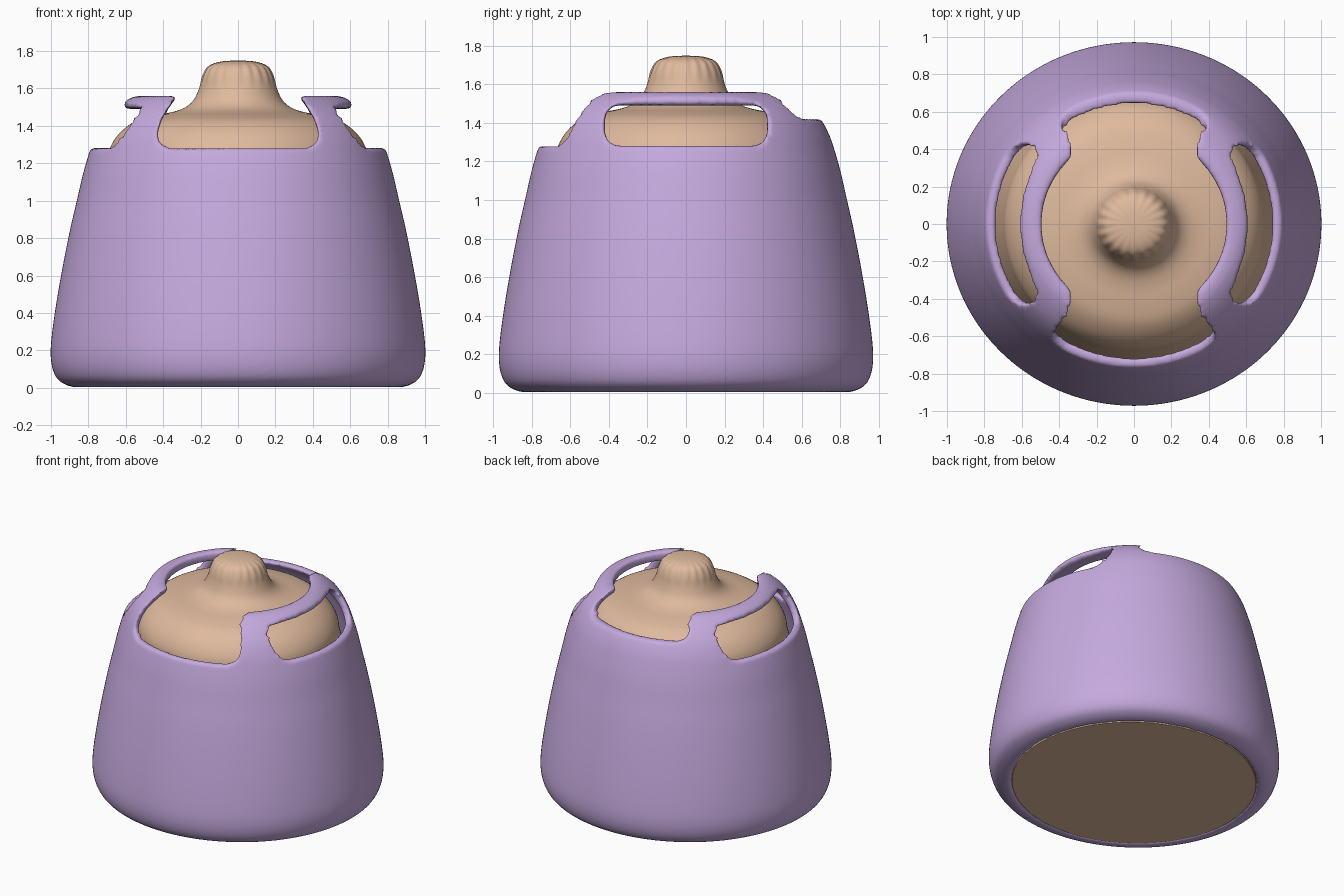
import bpy, bmesh, math
from mathutils import Vector

if "Cube" in bpy.data.objects:
    bpy.data.objects.remove(bpy.data.objects["Cube"])

SQUASH = 0.97  # the body is slightly oval


def material(name, rgb):
    m = bpy.data.materials.new(name)
    m.diffuse_color = (*rgb, 1)
    m.use_nodes = True
    m.node_tree.nodes["Principled BSDF"].inputs["Base Color"].default_value = m.diffuse_color
    return m


def add_object(name, bm, mat=None):
    bmesh.ops.recalc_face_normals(bm, faces=bm.faces)
    me = bpy.data.meshes.new(name)
    bm.to_mesh(me)
    bm.free()
    ob = bpy.data.objects.new(name, me)
    bpy.context.collection.objects.link(ob)
    if mat:
        me.materials.append(mat)
    return ob


def spline(pts, n=4):
    """Catmull-Rom curve through 2D points."""
    p = [Vector(q) for q in pts]
    p = [2 * p[0] - p[1]] + p + [2 * p[-1] - p[-2]]
    out = []
    for a, b, c, d in zip(p, p[1:], p[2:], p[3:]):
        for i in range(n):
            t = i / n
            out.append(0.5 * (2 * b + (c - a) * t + (2 * a - 5 * b + 4 * c - d) * t * t
                              + (3 * b - a - 3 * c + d) * t ** 3))
    return out + [p[-2]]


def lathe(name, profile, mat, segs=160, closed=False, flute=lambda z: 0.0):
    bm = bmesh.new()
    rings = []
    for r, z in profile:
        ring = []
        for i in range(segs):
            a = 2 * math.pi * i / segs
            k = max(r, 0) * (1 + flute(z) * math.cos(20 * a))
            ring.append(bm.verts.new((k * math.cos(a), SQUASH * k * math.sin(a), z)))
        rings.append(ring)
    pairs = list(zip(rings, rings[1:]))
    if closed:
        pairs.append((rings[-1], rings[0]))
    for lo, hi in pairs:
        for i in range(segs):
            j = (i + 1) % segs
            bm.faces.new((lo[i], lo[j], hi[j], hi[i]))
    bmesh.ops.remove_doubles(bm, verts=bm.verts, dist=1e-5)
    return add_object(name, bm, mat)


def prism(name, outline, place, lo, hi):
    """Extrude a 2D outline from lo to hi; place maps (u, v, depth) to xyz."""
    bm = bmesh.new()
    a = [bm.verts.new(place(u, v, lo)) for u, v in outline]
    b = [bm.verts.new(place(u, v, hi)) for u, v in outline]
    bm.faces.new(a)
    bm.faces.new(b[::-1])
    for i in range(len(a)):
        j = (i + 1) % len(a)
        bm.faces.new((a[i], a[j], b[j], b[i]))
    ob = add_object(name, bm)
    ob.hide_render = True
    return ob


def smooth(ob, angle):
    bpy.ops.object.select_all(action='DESELECT')
    ob.select_set(True)
    bpy.context.view_layer.objects.active = ob
    bpy.ops.object.shade_smooth_by_angle(angle=math.radians(angle))


purple = material("lilac", (0.56, 0.40, 0.73))
tan = material("tan", (0.74, 0.49, 0.34))

# Inner body with domed top and fluted knob
dome = spline([(0.70, 1.20), (0.685, 1.28), (0.635, 1.36), (0.55, 1.425), (0.45, 1.455),
               (0.36, 1.472), (0.29, 1.495), (0.24, 1.535), (0.208, 1.60), (0.188, 1.67),
               (0.155, 1.72), (0.09, 1.744), (0, 1.75)])
base = [Vector(q) for q in [(0, 0.004), (0.842, 0.004), (0.842, 0.04), (0.86, 0.12),
                            (0.84, 0.4), (0.77, 0.9)]]
lathe_body = lathe("inner_body", base + dome, tan,
                   flute=lambda z: 0.018 * max(0, min(1, (z - 1.6) / 0.1)))
smooth(lathe_body, 40)

# Outer shell wall
outer = spline([(0.84, 0), (0.90, 0.008), (0.96, 0.04), (0.99, 0.095), (1.002, 0.17),
                (0.997, 0.27), (0.972, 0.45), (0.937, 0.65), (0.897, 0.85), (0.862, 1.0),
                (0.827, 1.15), (0.79, 1.275), (0.766, 1.34), (0.732, 1.405), (0.695, 1.455),
                (0.652, 1.497), (0.605, 1.532), (0.555, 1.556), (0.495, 1.563)])
inner = [Vector(q) for q in [(0.495, 1.483), (0.56, 1.48), (0.61, 1.455), (0.65, 1.425),
                             (0.685, 1.38), (0.715, 1.33), (0.737, 1.275), (0.775, 1.15),
                             (0.81, 1.0), (0.845, 0.85), (0.885, 0.65), (0.92, 0.45),
                             (0.945, 0.27), (0.945, 0.17), (0.92, 0.09), (0.84, 0.055)]]
shell = lathe("outer_shell", outer + inner, purple, closed=True)


def mirrored(half):
    return half + [(-u, v) for u, v in reversed(half)]


cutters = []
# Front and back openings
front = [(0.335, 1.8), (0.335, 1.55), (0.375, 1.49), (0.405, 1.44), (0.425, 1.38),
         (0.43, 1.34), (0.41, 1.30), (0.36, 1.28)]
back = [(0.33, 1.8), (0.33, 1.55), (0.36, 1.51), (0.39, 1.465), (0.38, 1.435), (0.33, 1.42)]
along_y = lambda u, v, d: (u, d, v)
cutters.append(prism("front_cutter", mirrored(front), along_y, -1.2, -0.3))
cutters.append(prism("back_cutter", mirrored(back), along_y, 0.3, 1.2))

# Side windows below each handle, plus a plan cut shaping the outer handle edge
R, W, LO, HI = 0.07, 0.42, 1.283, 1.491
window = []
for cy, cz, start in ((W - R, HI - R, 0), (R - W, HI - R, 90), (R - W, LO + R, 180), (W - R, LO + R, 270)):
    for i in range(7):
        a = math.radians(start + 15 * i)
        window.append((cy + R * math.cos(a), cz + R * math.sin(a)))
half_plan = [(0.42, 1.1), (0.42, 0.585), (0.405, 0.545), (0.37, 0.525), (0.28, 0.552),
             (0.16, 0.592), (0.05, 0.607)]
for side, tag in ((1, "right"), (-1, "left")):
    cutters.append(prism(tag + "_window_cutter", window,
                         lambda u, v, d: (side * d, u, v), 0.3, 1.2))
    cutters.append(prism(tag + "_handle_cutter", mirrored(half_plan),
                         lambda u, v, d: (side * v, u, d), 1.42, 1.8))

for c in cutters:
    m = shell.modifiers.new(c.name, 'BOOLEAN')
    m.operation, m.solver, m.object = 'DIFFERENCE', 'EXACT', c

# Soften every cut edge
m = shell.modifiers.new("soft", 'REMESH')
m.mode, m.voxel_size, m.use_smooth_shade = 'VOXEL', 0.0155, True
m = shell.modifiers.new("relax", 'SMOOTH')
m.factor, m.iterations = 0.5, 5

bpy.context.view_layer.update()
dg = bpy.context.evaluated_depsgraph_get()
baked = bpy.data.meshes.new_from_object(shell.evaluated_get(dg))
shell.modifiers.clear()
shell.data = baked
baked.materials.clear()
baked.materials.append(purple)
for c in cutters:
    bpy.data.objects.remove(c, do_unlink=True)
for p in baked.polygons:
    p.use_smooth = True
    p.material_index = 0
